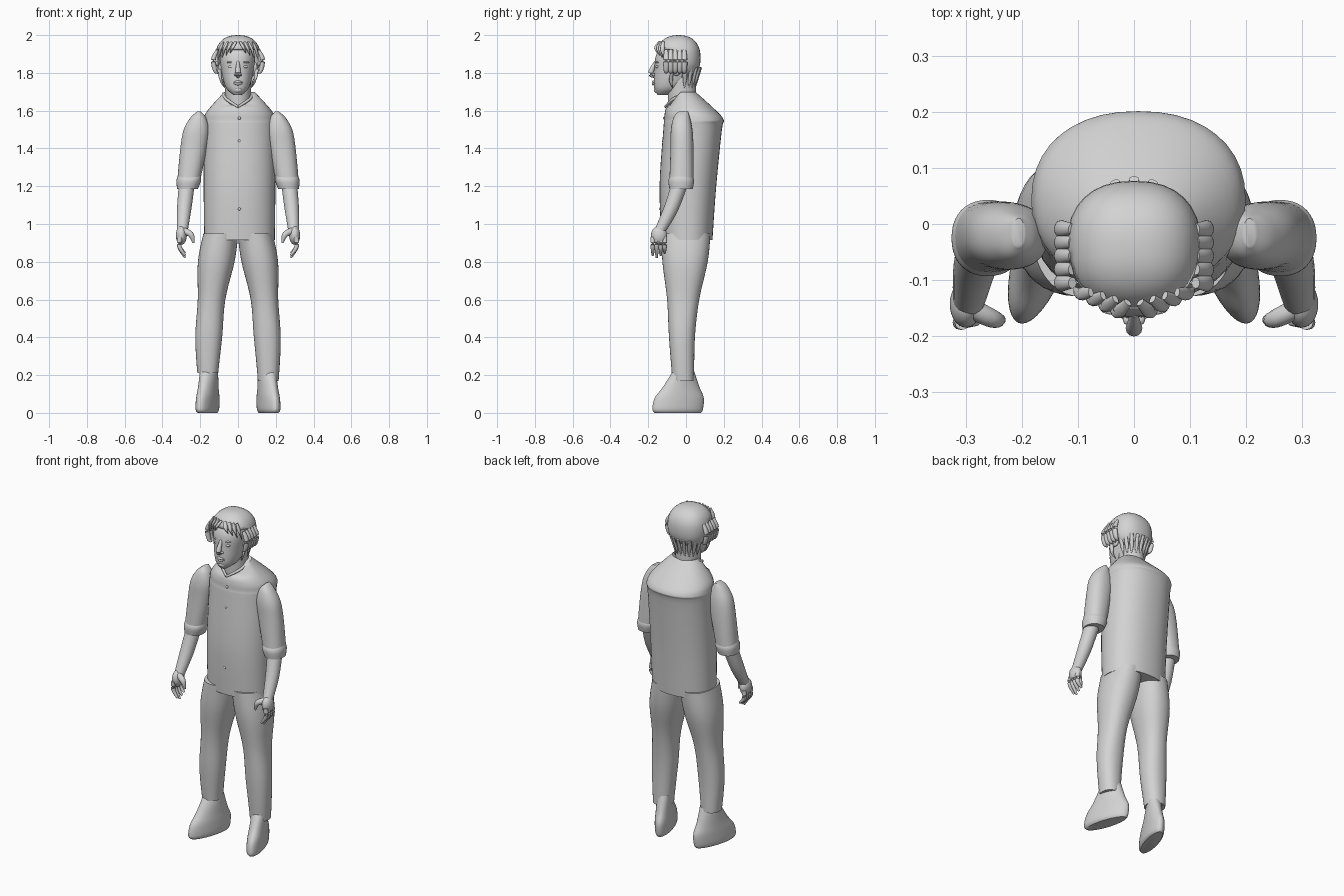
import bpy, bmesh, math
from mathutils import Vector

cube = bpy.data.objects.get("Cube")
if cube:
    bpy.data.objects.remove(cube, do_unlink=True)

grey = bpy.data.materials.new("plain grey")
grey.use_nodes = True
colour = (0.65, 0.65, 0.65, 1)
grey.diffuse_color = colour
grey.node_tree.nodes["Principled BSDF"].inputs["Base Color"].default_value = colour


def finish(name, bm):
    """Turn a bmesh into a smooth shaded grey object."""
    bmesh.ops.recalc_face_normals(bm, faces=bm.faces[:])
    mesh = bpy.data.meshes.new(name)
    bm.to_mesh(mesh)
    bm.free()
    mesh.materials.append(grey)
    obj = bpy.data.objects.new(name, mesh)
    bpy.context.collection.objects.link(obj)
    bpy.ops.object.select_all(action='DESELECT')
    obj.select_set(True)
    bpy.context.view_layer.objects.active = obj
    bpy.ops.object.shade_smooth_by_angle(angle=math.radians(50))
    return obj


def smooth_rows(rows, steps=5):
    """Pass a smooth curve through rows of numbers."""
    out = []
    last = len(rows) - 1
    for i in range(last):
        before, start, end, after = (rows[max(0, min(last, i + k))] for k in (-1, 0, 1, 2))
        for j in range(steps):
            t = j / steps
            blend = t * t * (3 - 2 * t)
            rise, fall = t * (1 - t) ** 2 / 2, t * t * (1 - t) / 2
            out.append([b + (c - b) * blend + (c - a) * rise - (d - b) * fall
                        for a, b, c, d in zip(before, start, end, after)])
    out.append(list(rows[last]))
    return out


def skin(rings):
    """Bridge rings of points into a capped body."""
    bm = bmesh.new()
    loops = [[bm.verts.new(point) for point in ring] for ring in rings]
    for low, high in zip(loops, loops[1:]):
        for i in range(len(low)):
            bm.faces.new((low[i - 1], low[i], high[i], high[i - 1]))
    bm.faces.new(loops[0])
    bm.faces.new(loops[-1])
    return bm


def fuller(value, power):
    """Push a sine or cosine outward for a boxier outline."""
    return math.copysign(abs(value) ** power, value)


def loft(rows, middle, side=1, power=0.9, sides=40, toe_out=0):
    """Rows hold height, half width, front and back; middle gives x at a height."""
    rings = []
    for z, width, front, back in smooth_rows(rows):
        ring = []
        for i in range(sides):
            angle = math.tau * i / sides
            y = (front + back) / 2 + (back - front) / 2 * fuller(math.sin(angle), power)
            x = middle(z) + width * fuller(math.cos(angle), power) - toe_out * y
            ring.append((side * x, y, z))
        rings.append(ring)
    return skin(rings)


def tube(name, points, radii, sides=12, flat=1.0):
    """Tapered rod along a smooth path."""
    path = smooth_rows([(*point, radius) for point, radius in zip(points, radii)])
    centres = [Vector(row[:3]) for row in path]
    rings = []
    for i, (centre, row) in enumerate(zip(centres, path)):
        heading = centres[min(i + 1, len(path) - 1)] - centres[max(i - 1, 0)]
        turn = heading.to_track_quat('Z', 'Y')
        ring = []
        for k in range(sides):
            angle = math.tau * k / sides
            offset = Vector((math.cos(angle), flat * math.sin(angle), 0)) * row[3]
            ring.append(centre + turn @ offset)
        rings.append(ring)
    return finish(name, skin(rings))


def ball_mesh(centre, size, power=1.0):
    bm = bmesh.new()
    bmesh.ops.create_uvsphere(bm, u_segments=32, v_segments=20, radius=1)
    for vert in bm.verts:
        vert.co = Vector(centre) + Vector(
            [fuller(value, power) * extent for value, extent in zip(vert.co, size)])
    return bm


def ball(name, centre, size):
    return finish(name, ball_mesh(centre, size))


# Shirt body, with the neckline dipped at the front
shirt = loft([(.915, .187, -.13, .14), (1.2, .19, -.14, .16), (1.5, .19, -.12, .19),
              (1.55, .19, -.115, .2), (1.6, .17, -.11, .16), (1.7, .08, -.08, .05)],
             middle=lambda z: .008)
for vert in shirt.verts:
    if vert.co.z > 1.62 and vert.co.y < -.03:
        dip = min(1, (-.03 - vert.co.y) / .05)
        vert.co.z -= (vert.co.z - 1.62) * dip * .8
finish("shirt_body", shirt)
for i in range(5):
    ball("shirt_button", (.007, -.116 - .005 * i, 1.56 - .12 * i), (.008, .006, .008))
for side in (-1, 1):
    tube("collar_edge", [(side * .08, -.01, 1.69), (side * .06, -.07, 1.66), (0, -.11, 1.62)],
         (.006, .008, .006))

# Neck and head
tube("neck", [(0, -.02, 1.58), (0, -.024, 1.8)], (.066, .07), sides=32, flat=1.1)
finish("head", loft([(1.682, .02, -.15, -.1), (1.72, .06, -.168, -.02),
                     (1.8, .083, -.168, .05), (1.9, .09, -.156, .065),
                     (1.98, .04, -.09, .01)], middle=lambda z: -.003))
tube("nose", [(0, -.16, 1.86), (0, -.186, 1.8), (0, -.165, 1.78)], (.007, .015, .008))
ball("chin", (0, -.15, 1.71), (.024, .02, .018))
for lip, z in (("upper_lip", 1.753), ("lower_lip", 1.741)):
    tube(lip, [(-.03, -.158, 1.747), (0, -.174, z), (.03, -.158, 1.747)], (.002, .007, .002))
for side in (-1, 1):
    ball("eye", (side * .036, -.15, 1.833), (.016, .012, .008))
    ball("eyebrow", (side * .036, -.152, 1.856), (.024, .01, .005))
    ball("nostril", (side * .012, -.17, 1.79), (.008, .01, .007))
    ball("ear", (side * .09, -.05, 1.82), (.014, .024, .036))


# Hair cap, cut away over the face
def over_face(face):
    centre = face.calc_center_median()
    forehead = centre.y < -.075 and centre.z < 1.915 + .15 * abs(centre.x)
    return forehead or (centre.y < -.02 and centre.z < 1.84)


hair = ball_mesh((0, -.04, 1.88), (.12, .117, .12), power=.85)
bmesh.ops.delete(hair, geom=[face for face in hair.faces if over_face(face)],
                 context='FACES')
shell = finish("hair_cap", hair).modifiers.new("thickness", 'SOLIDIFY')
shell.thickness = .012

# Loose locks around the face, over the ears and at the nape
for side in (-1, 1):
    for i in range(4):
        root = Vector((side * .022 * (i + .5), -.14 + .006 * i, 1.965))
        bend = root + Vector((side * .018, .005 * i - .017, -.03 - .004 * i))
        tip = bend + Vector((side * .012, .004 + .002 * i, -.03 - .008 * i))
        tube("fringe_lock", [root, bend, tip], (.008, .012, .002), flat=.6)
    for i in range(5):
        y = -.105 + .024 * i
        tube("side_lock", [(side * .11, y, 1.92), (side * .13, y, 1.87),
                           (side * .12, y, 1.81), (side * .1, y, 1.8)],
             (.01, .016, .013, .002), flat=.8)
    tube("sideburn", [(side * .1, -.07, 1.82), (side * .09, -.08, 1.76),
                      (side * .07, -.07, 1.72)], (.013, .01, .002), flat=.6)
for i in range(9):
    angle = math.pi * (i + .5) / 9
    outward = Vector((math.cos(angle), math.sin(angle), 0))
    tube("nape_lock", [Vector((0, -.02, z)) + outward * reach
                       for z, reach in ((1.83, .1), (1.77, .08), (1.72, .07))],
         (.009, .011, .002), flat=.6)


def arm_middle(z):
    return .26 + (1.235 - z) * .15


def leg_middle(z):
    return .16 - .07 * ((z - .2) / .75) ** 2


for side, label in ((-1, "right_"), (1, "left_")):
    # Sleeve with a rolled cuff
    finish(label + "sleeve", loft([
        (1.595, .01, -.04, .01), (1.565, .04, -.065, .02), (1.5, .067, -.08, .034),
        (1.4, .07, -.082, .04), (1.22, .06, -.088, .04)], middle=arm_middle, side=side))
    finish(label + "rolled_cuff", loft([
        (1.26, .06, -.08, .03), (1.23, .065, -.093, .043), (1.185, .055, -.088, .035)],
        middle=arm_middle, side=side))

    # Forearm and hand
    tube(label + "forearm", [(side * .27, -.03, 1.22), (side * .285, -.08, 1.08),
                             (side * .295, -.14, .96)], (.042, .038, .028), sides=24)
    ball(label + "palm", (side * .3, -.143, .94), (.029, .042, .05))
    for i in range(4):
        y = -.176 + .021 * i
        tip = .822 + .012 * abs(i - 1)
        tube(label + "finger", [(side * .307, y, .93), (side * .31, y, .88),
                                (side * .28, y, tip)], (.013, .012, .006))
    tube(label + "thumb", [(side * .293, -.15, .965), (side * .25, -.17, .945),
                           (side * .235, -.17, .9)], (.018, .016, .006))

    # Trouser leg, the left one a little longer
    hem = .19 - .02 * side
    finish(label + "trouser_leg", loft([
        (.95, .093, -.13, .13), (.8, .097, -.125, .115), (.6, .073, -.1, .07),
        (.4, .071, -.09, .047), (hem, .055, -.072, .043)], middle=leg_middle, side=side))

    # Shoe, toe turned out
    finish(label + "shoe", loft([
        (0, .04, -.165, .08), (.02, .05, -.178, .09), (.08, .05, -.165, .094),
        (.14, .047, -.12, .07), (.23, .046, -.064, .04)],
        middle=lambda z: .15, side=side, power=1, toe_out=.28))
